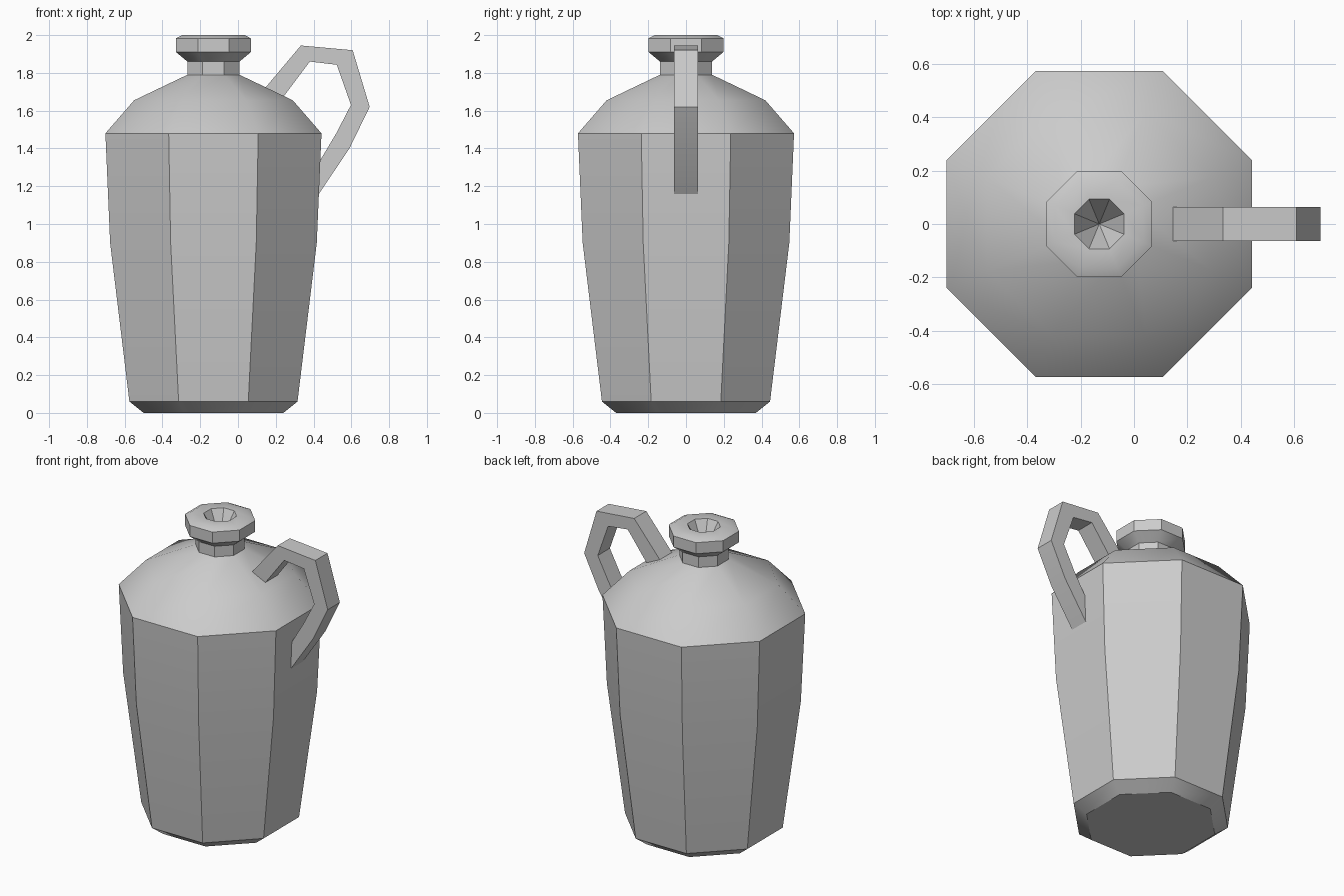
import bpy, bmesh
from math import pi, cos, sin, radians

if "Cube" in bpy.data.objects:
    bpy.data.objects.remove(bpy.data.objects["Cube"])

CX = -0.13   # jug axis
SIDES = 8


def finish(bm, name, angle):
    bmesh.ops.recalc_face_normals(bm, faces=bm.faces)
    me = bpy.data.meshes.new(name)
    bm.to_mesh(me)
    bm.free()
    ob = bpy.data.objects.new(name, me)
    bpy.context.collection.objects.link(ob)
    bpy.ops.object.select_all(action='DESELECT')
    ob.select_set(True)
    bpy.context.view_layer.objects.active = ob
    bpy.ops.object.shade_smooth_by_angle(angle=radians(angle))
    return ob


# Jug body: octagonal lathe, (distance to flat side, height), base to mouth
profile = [(0.37, 0), (0.445, 0.06), (0.547, 0.90), (0.572, 1.48),
           (0.42, 1.655), (0.138, 1.79), (0.138, 1.86), (0.198, 1.91),
           (0.198, 1.983), (0.165, 2.0), (0.093, 2.0)]
bm = bmesh.new()
rings = []
for flat, z in profile:
    r = flat / cos(pi / SIDES)
    rings.append([bm.verts.new((CX + r * cos((i + 0.5) * 2 * pi / SIDES),
                                r * sin((i + 0.5) * 2 * pi / SIDES), z))
                  for i in range(SIDES)])
for a, b in zip(rings, rings[1:]):
    for i in range(SIDES):
        j = (i + 1) % SIDES
        bm.faces.new((a[i], a[j], b[j], b[i]))
bm.faces.new(rings[0])
# Pointed hollow of the mouth
tip = bm.verts.new((CX, 0, 1.82))
for i in range(SIDES):
    bm.faces.new((rings[-1][i], rings[-1][(i + 1) % SIDES], tip))
finish(bm, "jug_body", 36)

# Handle: outer and inner outlines in xz, ends sunk slightly into the body
outer = [(0.135, 1.71), (0.333, 1.945), (0.607, 1.92), (0.697, 1.62),
         (0.59, 1.40), (0.425, 1.155)]
inner = [(0.23, 1.66), (0.38, 1.86), (0.523, 1.843), (0.598, 1.63),
         (0.52, 1.48), (0.425, 1.32)]
HALF = 0.063
bm = bmesh.new()
sections = [[bm.verts.new(p) for p in ((ox, -HALF, oz), (ox, HALF, oz),
                                       (ix, HALF, iz), (ix, -HALF, iz))]
            for (ox, oz), (ix, iz) in zip(outer, inner)]
for a, b in zip(sections, sections[1:]):
    for i in range(4):
        j = (i + 1) % 4
        bm.faces.new((a[i], a[j], b[j], b[i]))
bm.faces.new(sections[0])
bm.faces.new(sections[-1])
finish(bm, "handle", 10)
